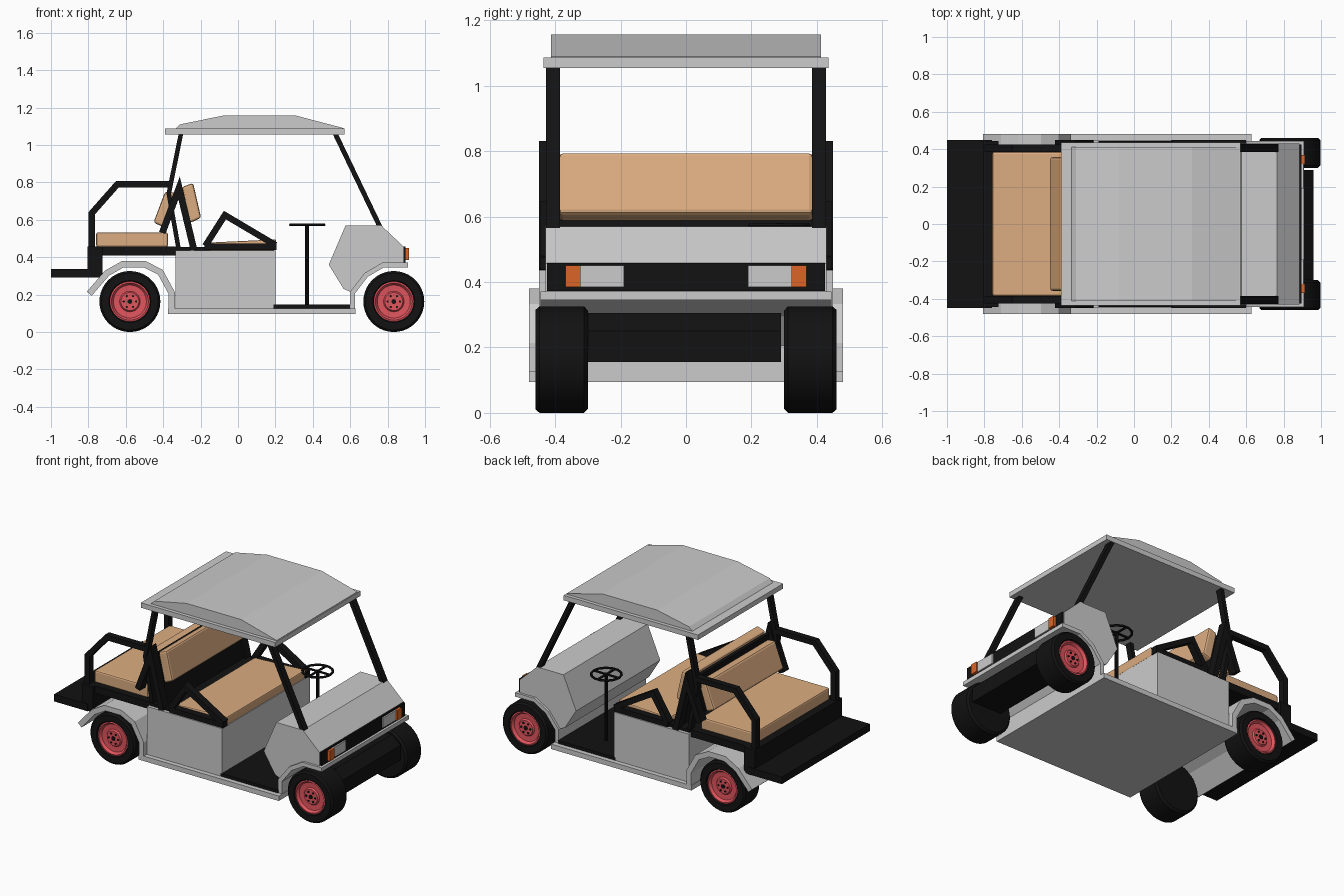
import bpy, bmesh, math
from mathutils import Vector, Matrix

if "Cube" in bpy.data.objects:
    bpy.data.objects.remove(bpy.data.objects["Cube"])


def material(name, rgb):
    m = bpy.data.materials.new(name)
    m.diffuse_color = (*rgb, 1)
    m.use_nodes = True
    m.node_tree.nodes["Principled BSDF"].inputs["Base Color"].default_value = m.diffuse_color
    return m


BLACK = material("black", (0.006, 0.006, 0.006))
TAN = material("tan", (0.72, 0.42, 0.22))
RED = material("red", (0.75, 0.09, 0.11))
ORANGE = material("orange", (0.7, 0.13, 0.02))


def finish(name, bm, mat=None, mirror=False, bevel=0, smooth=False):
    bmesh.ops.recalc_face_normals(bm, faces=bm.faces[:])
    me = bpy.data.meshes.new(name)
    bm.to_mesh(me)
    bm.free()
    if mat:
        me.materials.append(mat)
    if smooth:
        me.shade_smooth()
        me.set_sharp_from_angle(angle=math.radians(30))
    ob = bpy.data.objects.new(name, me)
    bpy.context.collection.objects.link(ob)
    if bevel:
        b = ob.modifiers.new("bevel", 'BEVEL')
        b.width, b.segments = bevel, 2
    if mirror:
        ob.modifiers.new("mirror", 'MIRROR').use_axis = (False, True, False)
    return ob


def prism(name, pts, y0, y1, mat=None, **kw):
    """Side profile (x, z) extruded from y0 to y1."""
    bm = bmesh.new()
    f = bm.faces.new([bm.verts.new((x, y0, z)) for x, z in pts])
    r = bmesh.ops.extrude_face_region(bm, geom=[f])
    vs = [v for v in r["geom"] if isinstance(v, bmesh.types.BMVert)]
    bmesh.ops.translate(bm, verts=vs, vec=(0, y1 - y0, 0))
    return finish(name, bm, mat, **kw)


def box(name, x0, x1, y0, y1, z0, z1, mat=None, **kw):
    return prism(name, [(x0, z0), (x1, z0), (x1, z1), (x0, z1)], y0, y1, mat, **kw)


def strip(name, path, width, y0, y1, mat=None, **kw):
    """Mitred bar following a side path (x, z)."""
    p = [Vector(q) for q in path]
    left, right = [], []
    for i, q in enumerate(p):
        a = (p[i] - p[i - 1]).normalized() if i else (p[1] - p[0]).normalized()
        b = (p[i + 1] - p[i]).normalized() if i < len(p) - 1 else a
        na, nb = Vector((-a.y, a.x)), Vector((-b.y, b.x))
        n = (na + nb).normalized()
        off = n * (width / 2 / n.dot(na))
        left.append(q + off)
        right.append(q - off)
    return prism(name, left + right[::-1], y0, y1, mat, **kw)


def lathe(name, prof, x, z, mat, steps=40):
    """Profile (radius, y) spun about an axle along y, mirrored to the other side."""
    bm = bmesh.new()
    vs = [bm.verts.new((x + r, y, z)) for r, y in prof]
    es = [bm.edges.new(e) for e in zip(vs, vs[1:])]
    bmesh.ops.spin(bm, geom=vs + es, cent=(x, 0, z), axis=(0, 1, 0),
                   angle=math.tau, steps=steps, use_duplicate=False)
    bmesh.ops.remove_doubles(bm, verts=bm.verts[:], dist=1e-5)
    return finish(name, bm, mat, mirror=True, smooth=True)


# Roof
box("roof_lip", -0.39, 0.57, -0.435, 0.435, 1.055, 1.087)
prism("roof_top", [(-0.335, 1.085), (-0.31, 1.11), (-0.08, 1.157), (0.31, 1.157),
                   (0.565, 1.09), (0.565, 1.085)], -0.412, 0.412)
strip("front_post", [(0.52, 1.06), (0.76, 0.56)], 0.026, 0.385, 0.428, BLACK, mirror=True)
strip("rear_post", [(-0.305, 1.06), (-0.37, 0.74), (-0.315, 0.43)], 0.024,
      0.385, 0.425, BLACK, mirror=True)

# Chassis and body
box("floor_pan", -0.375, 0.628, -0.48, 0.48, 0.095, 0.127)
box("floor_mat", 0.19, 0.60, -0.45, 0.45, 0.125, 0.147, BLACK)
box("seat_box", -0.335, 0.20, -0.45, 0.45, 0.12, 0.437)
strip("rear_fender", [(-0.795, 0.205), (-0.70, 0.315), (-0.615, 0.363), (-0.50, 0.363),
                      (-0.415, 0.32), (-0.355, 0.21), (-0.355, 0.11)], 0.034, -0.48, 0.48)
strip("front_fender", [(0.612, 0.11), (0.612, 0.21), (0.685, 0.305), (0.775, 0.358),
                       (0.91, 0.358)], 0.026, -0.445, 0.445)
prism("front_cowl", [(0.575, 0.57), (0.765, 0.57), (0.885, 0.457), (0.885, 0.368),
                     (0.775, 0.36), (0.685, 0.31), (0.60, 0.215), (0.565, 0.23),
                     (0.485, 0.36)], -0.43, 0.43)
box("front_grille", 0.88, 0.896, -0.425, 0.425, 0.372, 0.458, BLACK)
box("headlight", 0.89, 0.905, 0.19, 0.322, 0.385, 0.45, mirror=True)
box("turn_signal", 0.89, 0.914, 0.322, 0.368, 0.385, 0.45, ORANGE, mirror=True)
prism("front_axle_housing", [(0.75, 0.155), (0.96, 0.155), (0.96, 0.25), (0.90, 0.305),
                             (0.75, 0.305)], -0.30, 0.29, BLACK)

# Front bench
prism("front_cushion", [(-0.17, 0.437), (0.20, 0.437), (0.205, 0.495), (-0.16, 0.478)],
      -0.40, 0.40, TAN, bevel=0.008)
prism("front_backrest", [(-0.30, 0.775), (-0.24, 0.797), (-0.197, 0.61), (-0.257, 0.583)],
      -0.388, 0.388, TAN, bevel=0.012)
box("seat_deck", -0.33, -0.15, -0.43, 0.43, 0.435, 0.455, BLACK)
strip("armrest", [(-0.175, 0.46), (-0.07, 0.625), (0.20, 0.465)], 0.034,
      0.40, 0.445, BLACK, mirror=True)
box("seat_side_rail", -0.18, 0.205, 0.40, 0.445, 0.438, 0.472, BLACK, mirror=True)
strip("backrest_brace", [(-0.235, 0.437), (-0.315, 0.77), (-0.405, 0.53)], 0.036,
      0.392, 0.45, BLACK, mirror=True)
strip("backrest_panel", [(-0.24, 0.437), (-0.312, 0.765)], 0.018, -0.40, 0.40, BLACK)

# Rear bench, rails and step
box("rear_cushion", -0.758, -0.375, -0.385, 0.385, 0.455, 0.533, TAN, bevel=0.01)
prism("rear_backrest", [(-0.39, 0.75), (-0.335, 0.745), (-0.395, 0.56), (-0.452, 0.585)],
      -0.357, 0.357, TAN, bevel=0.012)
box("rear_seat_frame", -0.80, -0.33, -0.425, 0.425, 0.41, 0.456, BLACK)
strip("rear_rail", [(-0.36, 0.79), (-0.645, 0.79), (-0.782, 0.635), (-0.782, 0.42)], 0.034,
      0.385, 0.425, BLACK, mirror=True)
box("rear_riser", -0.805, -0.725, -0.445, 0.445, 0.292, 0.456, BLACK)
box("rear_step", -1.0, -0.76, -0.45, 0.45, 0.292, 0.338, BLACK)

# Steering column and wheel
SX, SY, SZ = 0.37, 0.285, 0.573
bm = bmesh.new()
bmesh.ops.create_cone(bm, cap_ends=True, segments=10, radius1=0.011, radius2=0.011,
                      depth=0.44, matrix=Matrix.Translation((SX, SY, 0.36)))
finish("steering_column", bm, BLACK, smooth=True)
bm = bmesh.new()
vs = [bm.verts.new((SX + 0.09 + 0.008 * math.cos(a), SY, SZ + 0.007 * math.sin(a)))
      for a in [math.tau * i / 6 for i in range(6)]]
es = [bm.edges.new((vs[i], vs[(i + 1) % 6])) for i in range(6)]
bmesh.ops.spin(bm, geom=vs + es, cent=(SX, SY, SZ), axis=(0, 0, 1), angle=math.tau, steps=14)
bmesh.ops.remove_doubles(bm, verts=bm.verts[:], dist=1e-5)
for size in ((0.18, 0.013, 0.008), (0.013, 0.18, 0.008)):
    bmesh.ops.create_cube(bm, size=1, matrix=Matrix.Translation((SX, SY, SZ))
                          @ Matrix.Diagonal((*size, 1)))
finish("steering_wheel", bm, BLACK)

# Wheels
for tag, x in (("front", 0.833), ("rear", -0.578)):
    z = 0.163
    lathe(tag + "_tire", [(0, 0.30), (0.15, 0.30), (0.163, 0.312), (0.163, 0.448),
                          (0.152, 0.46), (0.112, 0.46), (0.105, 0.44), (0, 0.425)], x, z, BLACK)
    lathe(tag + "_rim", [(0.107, 0.452), (0.099, 0.454), (0.088, 0.438), (0.055, 0.436),
                         (0.048, 0.446), (0, 0.446)], x, z, RED)
    bm = bmesh.new()
    spots = [(0, 0, 0.013)] + [(0.033 * math.cos(a), 0.033 * math.sin(a), 0.006)
                               for a in [math.tau * i / 6 for i in range(6)]]
    for dx, dz, r in spots:
        bmesh.ops.create_cone(bm, cap_ends=True, segments=10, radius1=r, radius2=r, depth=0.01,
                              matrix=Matrix.Translation((x + dx, 0.446, z + dz))
                              @ Matrix.Rotation(math.pi / 2, 4, 'X'))
    finish(tag + "_lug_nuts", bm, BLACK, mirror=True)
